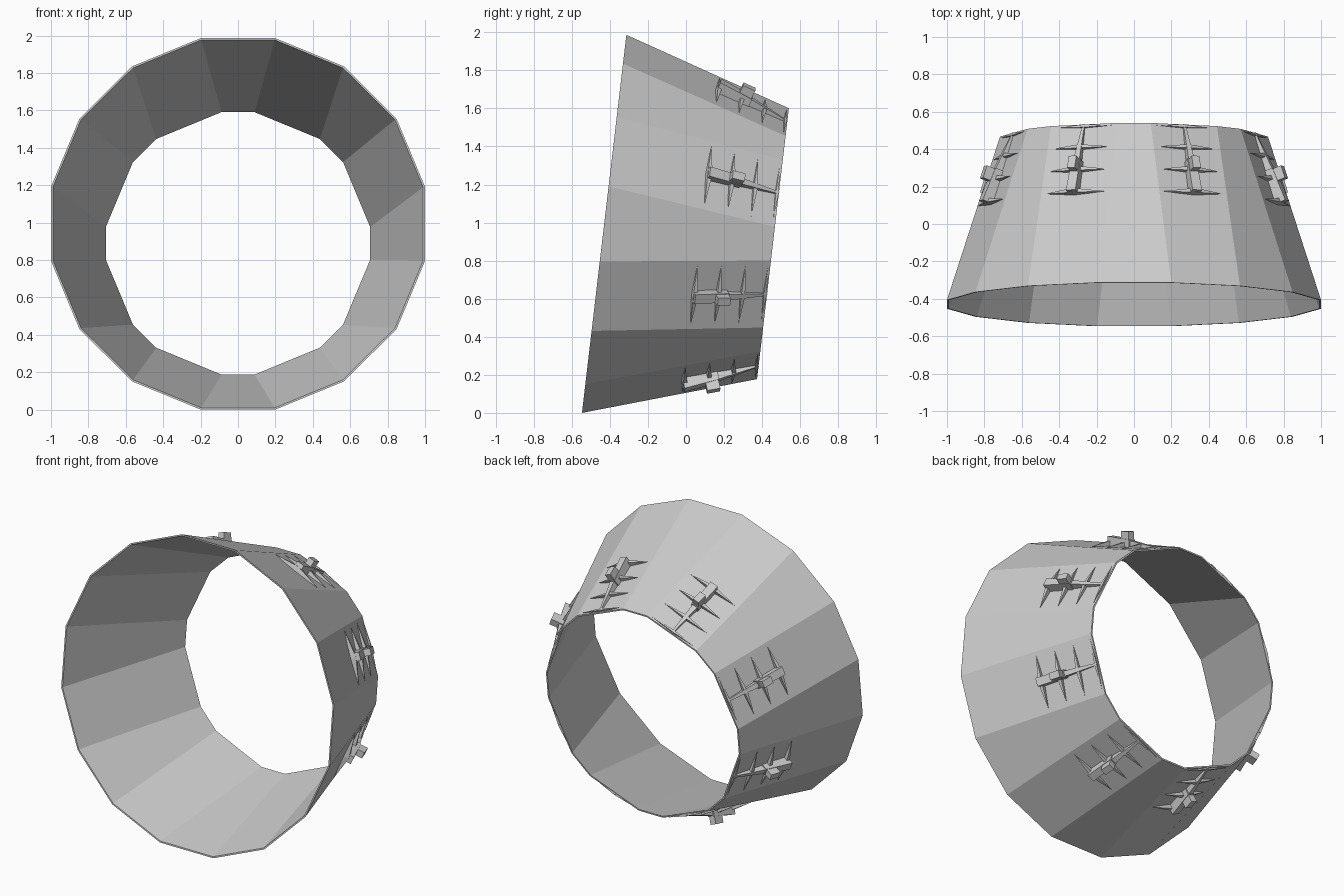
import bpy, bmesh, math
from mathutils import Matrix, Vector

if "Cube" in bpy.data.objects:
    bpy.data.objects.remove(bpy.data.objects["Cube"])

grey = bpy.data.materials.new("plain grey")
grey.diffuse_color = (0.6, 0.6, 0.6, 1)
grey.use_nodes = True
grey.node_tree.nodes["Principled BSDF"].inputs["Base Color"].default_value = grey.diffuse_color

LENGTH, WALL = 0.893, 0.01
R_FRONT, R_REAR = 1.0 / math.cos(math.radians(11.25)), 0.722
TILT = math.radians(6.7)
REAR_FLAT = R_REAR * math.cos(math.radians(15.4))
SLOPE = math.atan((1.0 - REAR_FLAT) / LENGTH)
# local frame: y runs along the duct axis, front ring centred on the origin
BASE = Matrix.Translation((0, -0.43, math.cos(TILT))) @ Matrix.Rotation(-TILT, 4, 'X')


def finish(bm, name):
    bmesh.ops.recalc_face_normals(bm, faces=bm.faces)
    me = bpy.data.meshes.new(name)
    bm.to_mesh(me)
    bm.free()
    me.materials.append(grey)
    return me


def add(me, name, matrix):
    ob = bpy.data.objects.new(name, me)
    ob.matrix_world = matrix
    bpy.context.collection.objects.link(ob)


# Tapered sixteen-sided shell: even sides in front, wide/narrow sides behind
def ring(bm, radius, y, half_narrow):
    verts = []
    for k in range(8):
        for s in (-1, 1):
            a = math.radians(45 * k + s * half_narrow)
            verts.append(bm.verts.new((radius * math.sin(a), y, radius * math.cos(a))))
    return verts


bm = bmesh.new()
rings = [ring(bm, R_FRONT, 0, 11.25), ring(bm, R_REAR, LENGTH, 7.1),
         ring(bm, R_REAR - WALL, LENGTH, 7.1), ring(bm, R_FRONT - WALL, 0, 11.25)]
for i in range(4):
    a, b = rings[i], rings[(i + 1) % 4]
    for j in range(16):
        k = (j + 1) % 16
        bm.faces.new((a[j], a[k], b[k], b[j]))
add(finish(bm, "tapered_shell"), "tapered_shell", BASE)


# Bracket, modelled flat: x across, y down the slope, z outward
def block(bm, y0, y1, w0, w1, h0, h1, lean=0.0):
    """Tapered box from (half width w0, height h0) at y0 to (w1, h1) at y1."""
    v = [bm.verts.new(p) for y, w, h in ((y0, w0, h0), (y1, w1, h1))
         for p in ((-w, y, -0.004), (w, y, -0.004), (w, y + lean, h), (-w, y + lean, h))]
    for f in ((0, 1, 2, 3), (4, 5, 6, 7), (0, 1, 5, 4), (1, 2, 6, 5), (2, 3, 7, 6), (3, 0, 4, 7)):
        bm.faces.new([v[i] for i in f])


def spike(bm, y, span, thick, height):
    """Pointed rib running sideways both ways from the spine."""
    base = [bm.verts.new((0, y + dy, z)) for dy, z in
            ((-thick, -0.003), (thick, -0.003), (thick, height), (-thick, height))]
    for side in (-1, 1):
        tip = bm.verts.new((side * span, y, 0.003))
        for i in range(4):
            bm.faces.new((base[i], base[(i + 1) % 4], tip))


bm = bmesh.new()
block(bm, 0.53, 0.72, 0.027, 0.025, 0.06, 0.045)          # main body
block(bm, 0.645, 0.715, 0.022, 0.022, 0.095, 0.095)       # raised lug
block(bm, 0.72, 0.942, 0.017, 0.006, 0.04, 0.008)         # tapering spine
for y, span, thick, height in ((0.54, 0.175, 0.013, 0.035), (0.672, 0.17, 0.013, 0.032),
                               (0.805, 0.17, 0.011, 0.024), (0.93, 0.165, 0.008, 0.012)):
    spike(bm, y, span, thick, height)
bracket = finish(bm, "ribbed_bracket")

# One bracket on each wide panel
for k in range(8):
    m = (BASE @ Matrix.Rotation(math.radians(22.5 + 45 * k), 4, 'Y')
         @ Matrix.Translation((0, 0, 1)) @ Matrix.Rotation(-SLOPE, 4, 'X'))
    add(bracket, f"ribbed_bracket_{k + 1}", m)
